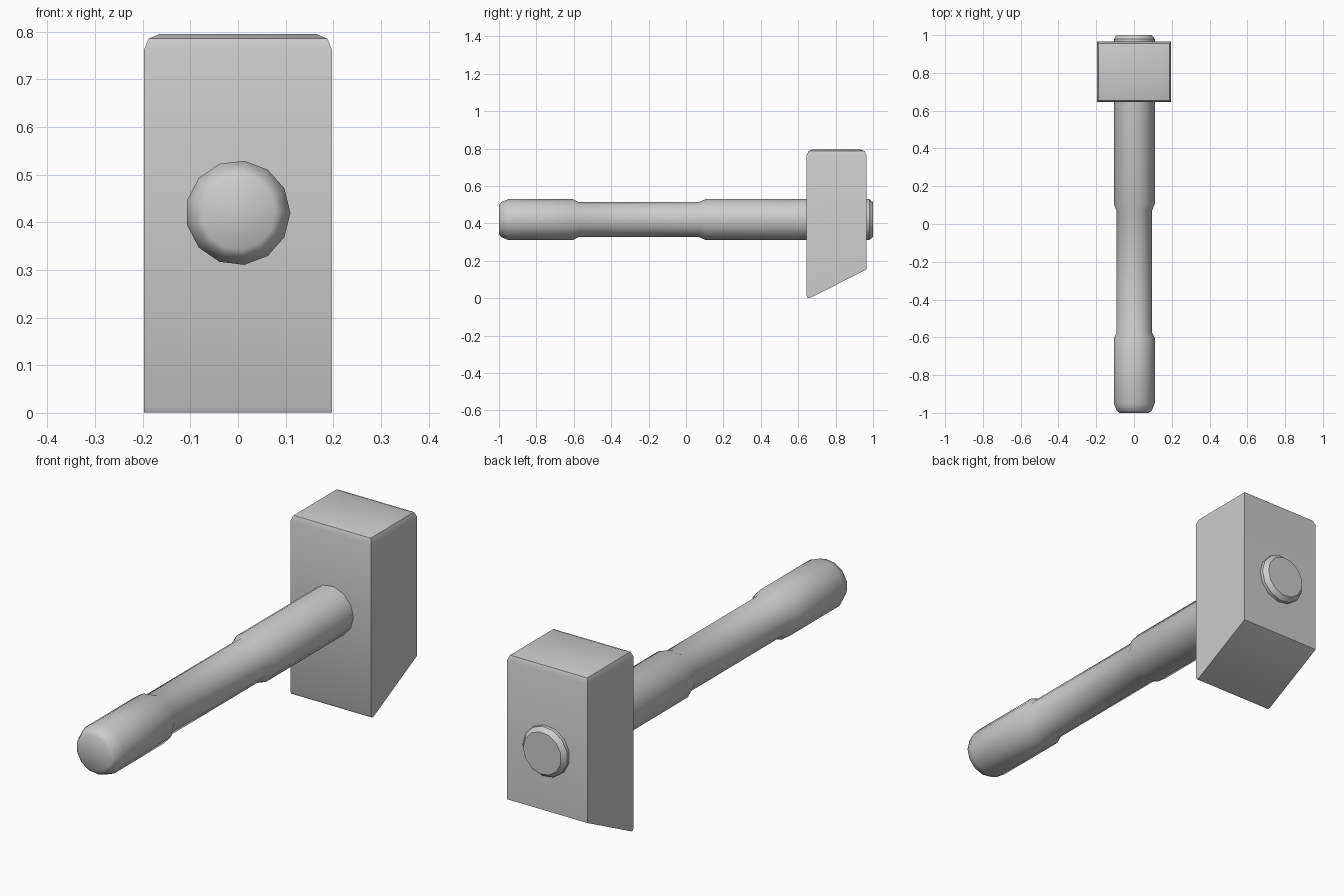
import bpy, bmesh, math

if "Cube" in bpy.data.objects:
    bpy.data.objects.remove(bpy.data.objects["Cube"])


def finish(bm, name, angle):
    bmesh.ops.recalc_face_normals(bm, faces=bm.faces[:])
    mesh = bpy.data.meshes.new(name)
    bm.to_mesh(mesh)
    bm.free()
    obj = bpy.data.objects.new(name, mesh)
    bpy.context.collection.objects.link(obj)
    bpy.ops.object.select_all(action='DESELECT')
    obj.select_set(True)
    bpy.context.view_layer.objects.active = obj
    bpy.ops.object.shade_smooth_by_angle(angle=math.radians(angle))
    return obj


# Hammer head: side profile (y, z) extruded across x, with a slanted underside
W = 0.197
profile = [(0.645, -0.008), (0.965, 0.153), (0.965, 0.795), (0.645, 0.795)]
bm = bmesh.new()
face = bm.faces.new([bm.verts.new((-W, y, z)) for y, z in profile])
ext = bmesh.ops.extrude_face_region(bm, geom=[face])
bmesh.ops.translate(bm, vec=(2 * W, 0, 0),
                    verts=[v for v in ext['geom'] if isinstance(v, bmesh.types.BMVert)])


def bevel_edges(test, size):
    edges = [e for e in bm.edges if all(test(v.co) for v in e.verts)]
    bmesh.ops.bevel(bm, geom=edges, offset=size, segments=2, profile=0.5, affect='EDGES')


# Rounded striking rim and lower front edge
bevel_edges(lambda c: c.z > 0.79, 0.032)
bevel_edges(lambda c: c.z < 0, 0.02)
finish(bm, "hammer_head", 40)

# Handle: 13-sided turned shaft along y, given as (y, radius) rings
SIDES, AXIS_Z = 13, 0.42
rings = [(-1.0, 0.078), (-0.988, 0.094), (-0.95, 0.11), (-0.605, 0.11),
         (-0.575, 0.095), (0.07, 0.095), (0.105, 0.11), (0.98, 0.11), (1.0, 0.093)]
bm = bmesh.new()
loops = []
for y, r in rings:
    loops.append([bm.verts.new((r * math.cos(k * math.tau / SIDES), y,
                                AXIS_Z + r * math.sin(k * math.tau / SIDES)))
                  for k in range(SIDES)])
for a, b in zip(loops, loops[1:]):
    for k in range(SIDES):
        n = (k + 1) % SIDES
        bm.faces.new((a[k], a[n], b[n], b[k]))
bm.faces.new(loops[0])
bm.faces.new(loops[-1])
finish(bm, "handle", 38)
